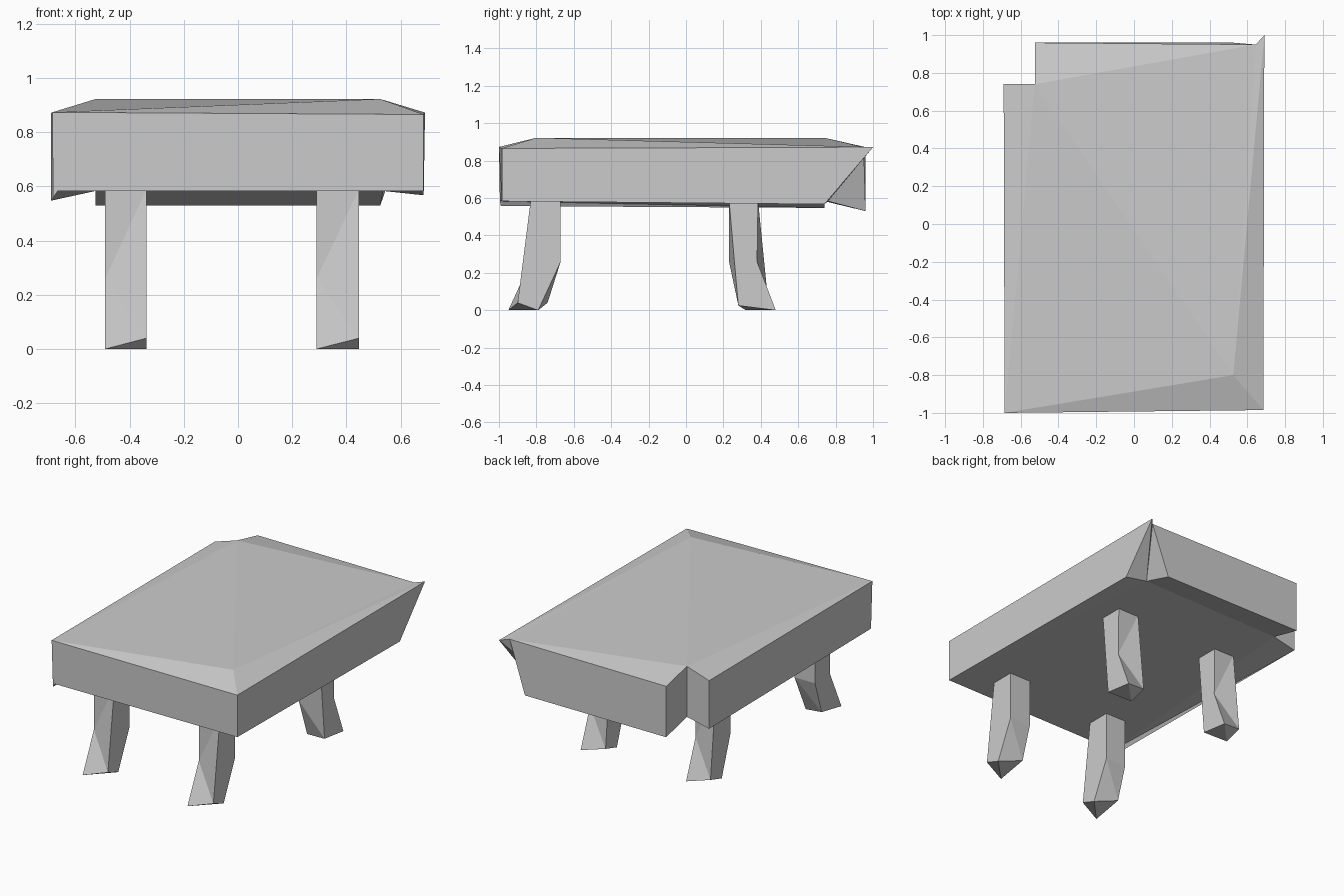
import bpy
import bmesh

if "Cube" in bpy.data.objects:
    bpy.data.objects.remove(bpy.data.objects["Cube"])


def make(name, verts, faces):
    mesh = bpy.data.meshes.new(name)
    mesh.from_pydata(verts, [], faces)
    bm = bmesh.new()
    bm.from_mesh(mesh)
    bmesh.ops.recalc_face_normals(bm, faces=bm.faces)
    bm.to_mesh(mesh)
    bm.free()
    obj = bpy.data.objects.new(name, mesh)
    bpy.context.collection.objects.link(obj)
    return obj


# Table slab: uneven rim with a notched back-left and a pulled back-right corner
# (upper-case keys are the top, lower-case keys the underside)
P = {
    "FL": (-.685, -1, .873), "FR": (.685, -.985, .865), "BR": (.69, 1, .872),
    "B2": (.645, .95, .872), "BL": (-.525, .96, .872), "N": (-.525, .74, .922),
    "L": (-.69, .74, .87), "T": (.525, -.8, .922),
    "fl": (-.665, -.995, .583), "f2": (-.682, -.99, .557), "fr": (.685, -.985, .583),
    "r": (.685, .74, .567), "i": (.535, .76, .583), "b": (.525, .96, .53),
    "bl": (-.525, .96, .53), "n": (-.525, .74, .583), "l": (-.69, .74, .547),
}
F = ["FL FR T", "FR BR T", "T BR B2", "FL T N", "T B2 N", "FL N L", "N B2 BL",
     "FL fl fr FR", "FL f2 fl", "FR fr r BR", "BR r i", "BR i B2", "B2 i b",
     "B2 b bl BL", "BL bl n N", "N n l L", "L l f2 FL",
     "fl n i", "fl i fr", "fr i r", "n l fl", "l f2 fl", "i n bl b"]
keys = list(P)
make("table_slab", list(P.values()),
     [[keys.index(k) for k in f.split()] for f in F])

# Bent legs: side profiles (y, z) for left-front, right-front, right-back, left-back edges
FRONT = [[(-.83, .59), (-.83, .26), (-.95, 0)],
         [(-.83, .59), (-.872, .26), (-.90, .04)],
         [(-.67, .59), (-.67, .26), (-.79, 0)],
         [(-.67, .59), (-.67, .26), (-.74, .04)]]
BACK = [[(.23, .59), (.23, .26), (.32, 0)],
        [(.23, .59), (.259, .26), (.28, .025)],
        [(.385, .59), (.38, .26), (.48, 0)],
        [(.385, .59), (.418, .26), (.44, .035)]]


def leg(name, x0, x1, edges):
    verts = []
    for ring in range(3):
        for x, e in zip((x0, x1, x1, x0), edges):
            verts.append((x, *e[ring]))
    faces = [(0, 1, 2, 3), (8, 9, 10), (8, 10, 11)]
    for j in range(4):
        m = (j + 1) % 4
        faces += [(j, m, j + 4), (m, m + 4, j + 4),
                  (j + 4, m + 4, m + 8), (j + 4, m + 8, j + 8)]
    make(name, verts, faces)


for side, x0, x1 in (("left", -.49, -.337), ("right", .29, .447)):
    leg("front_leg_" + side, x0, x1, FRONT)
    leg("back_leg_" + side, x0, x1, BACK)
